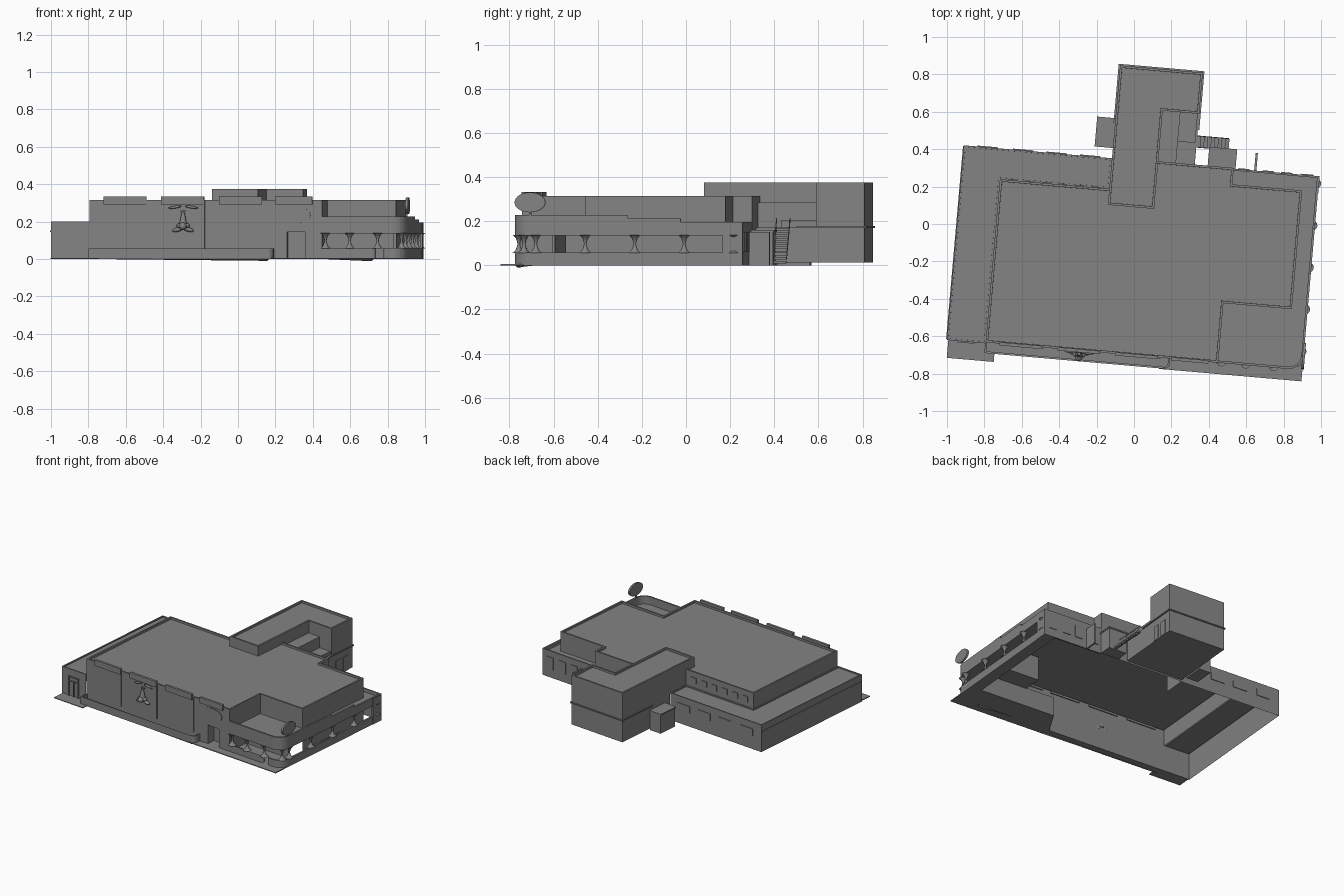
import bpy, bmesh
from math import radians, pi, cos, sin
from mathutils import Matrix, Vector

cube = bpy.data.objects.get("Cube")
if cube:
    bpy.data.objects.remove(cube)

TURN = Matrix.Rotation(radians(-5), 4, 'Z')   # whole building sits at an angle
GREY = (0.23, 0.23, 0.23, 1)
mat = bpy.data.materials.new("plain grey")
mat.use_nodes = True
mat.diffuse_color = GREY
mat.node_tree.nodes["Principled BSDF"].inputs["Base Color"].default_value = GREY


def finish(bm, name, smooth=False, recalc=True):
    if recalc:
        bmesh.ops.recalc_face_normals(bm, faces=bm.faces[:])
    bm.transform(TURN)
    me = bpy.data.meshes.new(name)
    bm.to_mesh(me)
    bm.free()
    me.materials.append(mat)
    if smooth:
        for p in me.polygons:
            p.use_smooth = True
        me.set_sharp_from_angle(angle=radians(35))
    ob = bpy.data.objects.new(name, me)
    bpy.context.collection.objects.link(ob)
    return ob


def box(name, u0, u1, v0, v1, z0, z1):
    bm = bmesh.new()
    size = Matrix.Diagonal((u1 - u0, v1 - v0, z1 - z0, 1))
    mid = Matrix.Translation(((u0 + u1) / 2, (v0 + v1) / 2, (z0 + z1) / 2))
    bmesh.ops.create_cube(bm, size=1, matrix=mid @ size)
    return finish(bm, name)


def prism(name, pts, z0, z1):
    bm = bmesh.new()
    f = bm.faces.new([bm.verts.new((u, v, z0)) for u, v in pts])
    ext = bmesh.ops.extrude_face_region(bm, geom=[f], use_keep_orig=True)
    verts = [g for g in ext["geom"] if isinstance(g, bmesh.types.BMVert)]
    bmesh.ops.translate(bm, verts=verts, vec=(0, 0, z1 - z0))
    return finish(bm, name)


def shell(name, pts, top, bases, rim=0.012, drop=0.014):
    """Open-bottomed walls, one base height per side (None = no wall), with a parapet roof."""
    bm = bmesh.new()
    ring = [bm.verts.new((u, v, top)) for u, v in pts]
    roof = bm.faces.new(ring)
    n = len(pts)
    for i, b in enumerate(bases):
        if b is not None:
            j = (i + 1) % n
            low = [bm.verts.new((*pts[k], b)) for k in (i, j)]
            bm.faces.new([low[0], low[1], ring[j], ring[i]])
    bm.normal_update()
    bmesh.ops.inset_individual(bm, faces=[roof], thickness=rim, use_even_offset=True)
    bmesh.ops.inset_individual(bm, faces=[roof], thickness=0.0004, use_even_offset=True)
    bmesh.ops.translate(bm, verts=roof.verts[:], vec=(0, 0, -drop))
    return finish(bm, name, recalc=False)


def band(name, path, z0, z1, thick=0.012):
    """Standing strip that follows a path."""
    bm = bmesh.new()
    lo = [bm.verts.new((u, v, z0)) for u, v in path]
    hi = [bm.verts.new((u, v, z1)) for u, v in path]
    for i in range(len(path) - 1):
        bm.faces.new([lo[i], lo[i + 1], hi[i + 1], hi[i]])
    ob = finish(bm, name, recalc=False)
    mod = ob.modifiers.new("thickness", 'SOLIDIFY')
    mod.thickness = thick
    mod.use_even_offset = True
    return ob


def arc(cu, cv, r, a0, a1, n=8):
    steps = [radians(a0 + (a1 - a0) * i / n) for i in range(n + 1)]
    return [(cu + r * cos(a), cv + r * sin(a)) for a in steps]


def lathe(name, u, v, profile, steps=12):
    bm = bmesh.new()
    vs = [bm.verts.new((u + r, v, z)) for r, z in profile]
    es = [bm.edges.new(p) for p in zip(vs, vs[1:])]
    bmesh.ops.spin(bm, geom=vs + es, cent=(u, v, 0), axis=(0, 0, 1), angle=2 * pi, steps=steps)
    bmesh.ops.remove_doubles(bm, verts=bm.verts[:], dist=1e-5)
    return finish(bm, name, True)


def cone(name, loc, r1, r2, depth, scale=(1, 1, 1), axis='Y', n=24):
    bm = bmesh.new()
    m = Matrix.Translation(loc) @ Matrix.Diagonal((*scale, 1)) @ Matrix.Rotation(pi / 2, 4, 'X' if axis == 'Y' else axis)
    if axis == 'X':
        m = Matrix.Translation(loc) @ Matrix.Diagonal((*scale, 1)) @ Matrix.Rotation(pi / 2, 4, 'Y')
    bmesh.ops.create_cone(bm, cap_ends=True, segments=n, radius1=r1, radius2=r2, depth=depth, matrix=m)
    return finish(bm, name, True)


def blob(name, loc, scale, tilt=0):
    bm = bmesh.new()
    m = Matrix.Translation(loc) @ Matrix.Rotation(tilt, 4, 'Y') @ Matrix.Diagonal((*scale, 1))
    bmesh.ops.create_uvsphere(bm, u_segments=14, v_segments=8, radius=1, matrix=m)
    return finish(bm, name, True)


# Main hall, overhanging the porch and the entrance
shell("main_hall", [(-.735, -.70), (.325, -.70), (.42, -.70), (.513, -.70), (.513, -.38), (.88, -.38),
                    (.88, .257), (.505, .257), (.505, .345), (-.148, .345), (-.148, .176), (-.735, .176)],
      .315, [0, .145, 0, .135, .135, 0, .15, .15, 0, .19, .19, .19])
# Low wing wrapping the left end and the back
shell("low_wing", [(-.943, -.705), (-.735, -.705), (-.735, .176), (-.148, .176), (-.148, .34), (-.943, .34)],
      .2, [0, None, None, 0, 0, 0], rim=.008, drop=.008)

# Back tower: upper storey, wider ground storey and ledge
shell("tower_upper", [(-.148, .09), (.10, .09), (.10, .345), (.10, .617), (.296, .617), (.296, .838),
                      (-.148, .838), (-.148, .345)], .375, [.3, .3, .17, .17, .17, .17, .17, .3])
box("tower_base", -.148, .296, .345, .838, .012, .172)
box("tower_ledge", -.156, .304, .53, .846, .17, .178)
box("tower_side_room", .10, .195, .345, .617, .17, .285)
box("tower_low_room", .195, .288, .46, .617, .17, .205)
box("back_shed", -.24, -.148, .40, .55, 0, .14)
box("back_shed_roof", -.246, -.146, .395, .555, .138, .146)

# Back stairs, landing and fin wall
for i in range(9):
    u = .296 + i * .019
    z = .168 - i * .0185
    box("stair_tread", u, u + .021, .44, .497, z - .012, z)
for v in (.44, .497):
    prof = [Vector((.296, v, .215)), Vector((.467, v, .05))]
    bm = bmesh.new()
    vs = [bm.verts.new(p + Vector((0, 0, d))) for p, d in zip(prof + prof[::-1], (0, 0, -.012, -.012))]
    bm.faces.new(vs)
    finish(bm, "stair_rail").modifiers.new("thickness", 'SOLIDIFY').thickness = .004
box("back_landing_room", .37, .51, .345, .44, 0, .15)
box("back_landing_canopy", .365, .515, .341, .446, .15, .16)
box("back_fin_wall", .615, .627, .341, .435, 0, .15)

# Porch on the right: floor, inner walls, deck and back wall
prism("porch_floor", [(.2, -.76), (.965, -.76), (.965, .34), (.88, .34), (.88, -.52), (.29, -.52), (.2, -.70)], 0, .006)
box("porch_inner_wall", .29, .88, -.53, -.52, 0, .14)
box("porch_side_wall", .505, .513, -.70, -.52, 0, .14)
box("porch_pier", .955, .967, .25, .341, 0, .19)
box("porch_back_wall", .505, .967, .331, .341, 0, .195)
corner = arc(.885, -.62, .08, -90, 0)
prism("porch_deck", [(.513, -.70)] + corner + [(.965, .335), (.505, .335), (.505, .257), (.88, .257),
                                               (.88, -.38), (.513, -.38)], .135, .17)
band("deck_fascia_front", [(.513, -.70)] + corner + [(.965, -.18)], .135, .228)
band("deck_fascia_middle", [(.965, -.18), (.965, .06)], .135, .212)
band("deck_fascia_back", [(.965, .06), (.965, .341)], .135, .196)
band("porch_low_wall_front", [(.513, -.70), (.78, -.70)] + arc(.78, -.68, .02, -90, 60, 5), 0, .058)
band("porch_low_wall_side", arc(.86, -.68, .02, 180, 270, 4) + corner[1:] + [(.965, .341)], 0, .058)

# Flared columns between low wall and fascia
flare = [(.028, .056), (.015, .068), (.008, .085), (.006, .097), (.008, .11), (.015, .126), (.028, .138)]
for u, v in [(.53, -.69), (.66, -.69), (.81, -.69), (.935, -.655)] + [(.95, -.6 + .225 * i) for i in range(5)]:
    lathe("flared_column", u, v, flare)

# Front planter wall, pads and facade panels
band("front_low_wall", [(-.737, -.70), (-.737, -.757), (.225, -.757)] + arc(.225, -.727, .03, -90, 0, 6)
     + [(.255, -.70)], 0, .056, .01)
box("front_planter_floor", -.737, .25, -.755, -.70, 0, .006)
box("left_door_pad", -.935, -.683, -.80, -.70, 0, .005)
for u0, u1 in ((-.66, -.43), (-.35, -.12), (-.04, .19), (.26, .46)):
    box("raised_parapet", u0, u1, -.709, -.692, .29, .333)
for u in (-.43, -.12, .2):
    box("facade_seam", u - .003, u + .003, -.706, -.70, .056, .315)

# Doors: recessed entrance and left wing door
box("entrance_door", .32, .425, -.635, -.625, 0, .145)
for u in (.321, .424):
    box("entrance_side", u - .004, u + .004, -.70, -.63, 0, .145)
box("entrance_ceiling", .32, .425, -.70, -.63, .143, .149)
for u0, u1, z0, z1 in ((-.885, -.877, 0, .15), (-.803, -.795, 0, .15), (-.885, -.795, .142, .15), (-.843, -.837, 0, .115),
                       (-.877, -.803, .112, .118)):
    box("wing_door_frame", u0, u1, -.712, -.705, z0, z1)

# Windows and doors as thin plates on the back and sides
for i in range(6):
    u = -.69 + i * .09
    box("upper_back_window", u, u + .045, .176, .181, .235, .275)
for u in (-.87, -.68, -.5, -.32):
    box("wing_back_window", u, u + .11, .34, .345, .10, .15)
for u in (.53, .66, .76, .87):
    box("porch_back_window", u, u + .06, .341, .346, .06, .15)
box("wing_side_trim", -.947, -.943, -.70, .335, .145, .152)
for v in (.66, .74):
    box("tower_side_door", .296, .301, v, v + .05, .012, .12)

# Wall oval and round sign
cone("wall_oval", (.365, -.702, .235), 1, 1, .008, (.085, 1, .045), n=32)
cone("round_sign", (.965, -.625, .285), 1, 1, .014, (1, .07, .045), 'X', 32)
box("sign_post", .955, .965, -.63, -.62, .17, .25)

# Novelty glasses, nose and moustache on the facade
fu, fv = -.232, -.705
for s in (-1, 1):
    bm = bmesh.new()
    lens = [(.012, .262), (.075, .268), (.082, .245), (.062, .222), (.03, .22), (.014, .238)]
    f = bm.faces.new([bm.verts.new((fu + s * a, fv, z)) for a, z in lens])
    bmesh.ops.inset_individual(bm, faces=[f], thickness=.006, use_even_offset=True)
    bmesh.ops.delete(bm, geom=[f], context='FACES_ONLY')
    finish(bm, "glasses_rim").modifiers.new("thickness", 'SOLIDIFY').thickness = .016
    blob("eyebrow", (fu + s * .045, fv - .004, .277), (.036, .008, .007), s * .15)
    blob("nostril", (fu + s * .02, fv - .012, .178), (.015, .018, .013))
    blob("moustache_half", (fu + s * .027, fv - .006, .158), (.032, .014, .012), s * .3)
box("glasses_bridge", fu - .014, fu + .014, fv - .008, fv, .25, .26)
bm = bmesh.new()
bmesh.ops.create_cone(bm, cap_ends=True, segments=12, radius1=.024, radius2=.008, depth=.08,
                      matrix=Matrix.Translation((fu, fv - .012, .208)))
finish(bm, "nose_ridge", True)
blob("nose_tip", (fu, fv - .028, .175), (.02, .024, .02))
